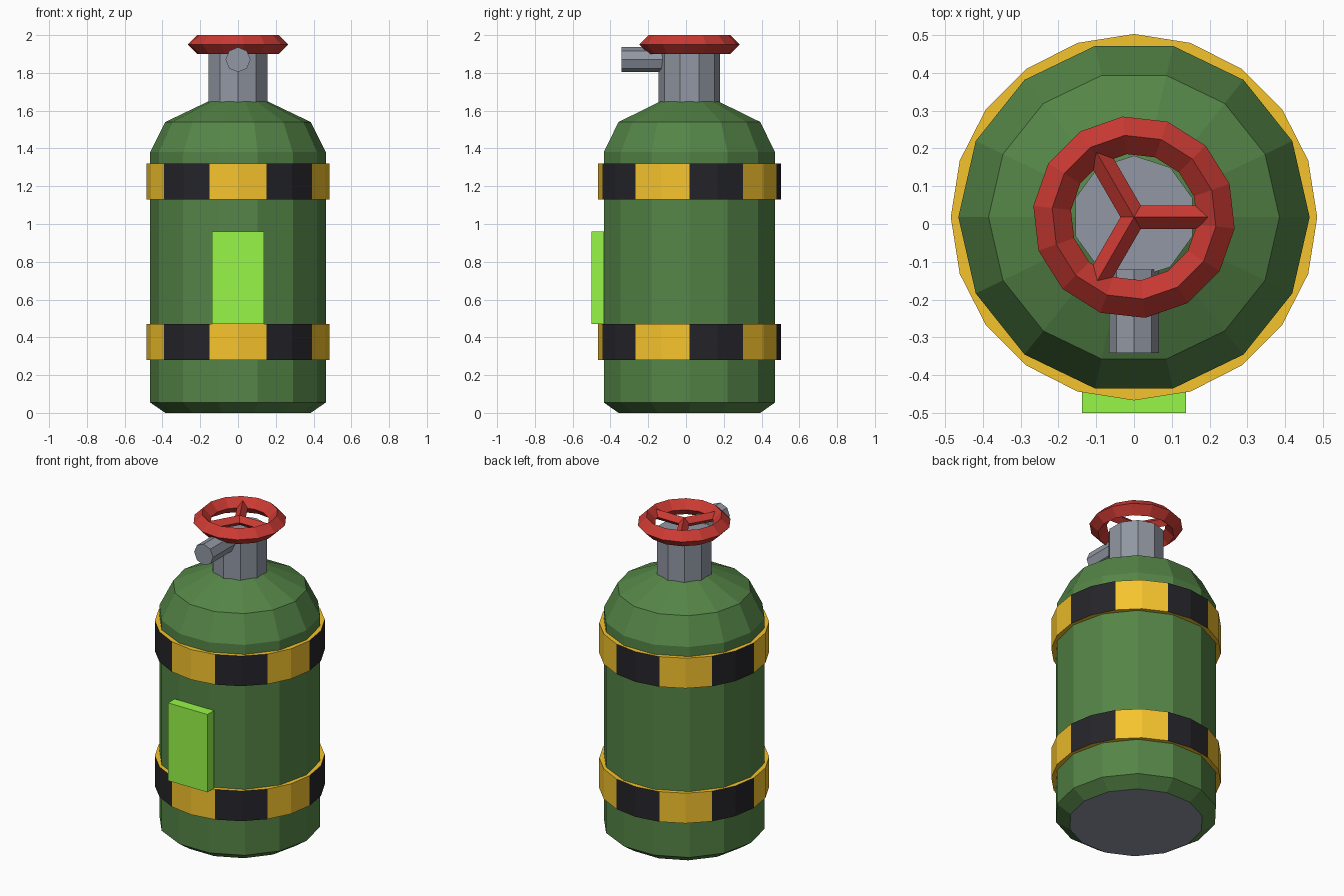
import bpy, bmesh
from math import pi, cos, sin, radians
from mathutils import Matrix, Vector

if "Cube" in bpy.data.objects:
    bpy.data.objects.remove(bpy.data.objects["Cube"])

CY = 0.018  # the tank axis sits slightly behind the origin


def material(name, rgb):
    m = bpy.data.materials.new(name)
    m.diffuse_color = (*rgb, 1)
    m.use_nodes = True
    m.node_tree.nodes["Principled BSDF"].inputs["Base Color"].default_value = m.diffuse_color
    return m


GREEN = material("tank_green", (0.09, 0.235, 0.063))
YELLOW = material("stripe_yellow", (0.92, 0.55, 0.026))
BLACK = material("stripe_black", (0.019, 0.018, 0.023))
STEEL = material("steel", (0.283, 0.309, 0.366))
RED = material("wheel_red", (0.60, 0.042, 0.033))
LIME = material("label_lime", (0.31, 0.92, 0.065))


def finish(name, bm, *mats):
    bmesh.ops.recalc_face_normals(bm, faces=bm.faces)
    mesh = bpy.data.meshes.new(name)
    bm.to_mesh(mesh)
    bm.free()
    for m in mats:
        mesh.materials.append(m)
    ob = bpy.data.objects.new(name, mesh)
    bpy.context.collection.objects.link(ob)
    return ob


def lathe(profile, sides, start=0.0, closed=False):
    """Spin (radius, z) points round the tank axis; open profiles get end caps."""
    bm = bmesh.new()
    rings = []
    for r, z in profile:
        angles = [start + 2 * pi * i / sides for i in range(sides)]
        rings.append([bm.verts.new((r * cos(a), CY + r * sin(a), z)) for a in angles])
    pairs = list(zip(rings, rings[1:]))
    if closed:
        pairs.append((rings[-1], rings[0]))
    else:
        bm.faces.new(rings[0])
        bm.faces.new(rings[-1])
    for a, b in pairs:
        for i in range(sides):
            j = (i + 1) % sides
            bm.faces.new((a[i], a[j], b[j], b[i]))
    return bm


def prism(radius, length, sides, matrix):
    """Rod along local z from 0 to length, then placed by matrix."""
    bm = bmesh.new()
    bmesh.ops.create_cone(bm, cap_ends=True, segments=sides, radius1=radius,
                          radius2=radius, depth=length,
                          matrix=matrix @ Matrix.Translation((0, 0, length / 2)))
    return bm


# Tank body with chamfered base (steel underside) and stepped shoulder
body = lathe([(0.385, 0), (0.465, 0.055), (0.465, 1.38), (0.385, 1.54), (0.155, 1.65)], 14)
for f in body.faces:
    f.material_index = int(f.calc_center_median().z < 0.001)
finish("tank_body", body, GREEN, STEEL)

# Hazard bands: ten stripes, each two facets wide, with yellow rims
for name, z0, z1 in (("lower_band", 0.28, 0.47), ("upper_band", 1.13, 1.32)):
    band = lathe([(0.485, z0), (0.485, z1), (0.45, z1), (0.45, z0)], 20, closed=True)
    for f in band.faces:
        c = f.calc_center_median() - Vector((0, CY, 0))
        if c.xy.length > 0.47:
            turn = (Vector((0, -1)).angle_signed(c.xy) + pi / 10) % (2 * pi)
            f.material_index = int(turn // (pi / 5)) % 2
    finish(name, band, YELLOW, BLACK)

# Label plate on the front
label = bmesh.new()
bmesh.ops.create_cube(label, size=1, matrix=Matrix.Translation((0, -0.467, 0.715))
                      @ Matrix.Diagonal((0.274, 0.066, 0.49, 1)))
finish("label_plate", label, LIME)

# Valve neck and outlet spout
finish("valve_neck", lathe([(0.163, 1.62), (0.163, 1.90)], 10, pi / 2), STEEL)
finish("outlet_spout", prism(0.066, 0.222, 8, Matrix.Translation((0, -0.12, 1.87))
                             @ Matrix.Rotation(pi / 2, 4, 'X')), STEEL)

# Hand wheel: diamond-section rim and three diamond-section spokes
rim = [(0.268, 1.95), (0.218, 2.0), (0.168, 1.95), (0.218, 1.90)]
finish("wheel_rim", lathe(rim, 14, radians(-6.43), closed=True), RED)
for i in range(3):
    place = (Matrix.Translation((0, CY, 1.95)) @ Matrix.Rotation(i * 2 * pi / 3, 4, 'Z')
             @ Matrix.Rotation(pi / 2, 4, 'Y'))
    finish(f"wheel_spoke_{i + 1}", prism(0.031, 0.215, 4, place), RED)
